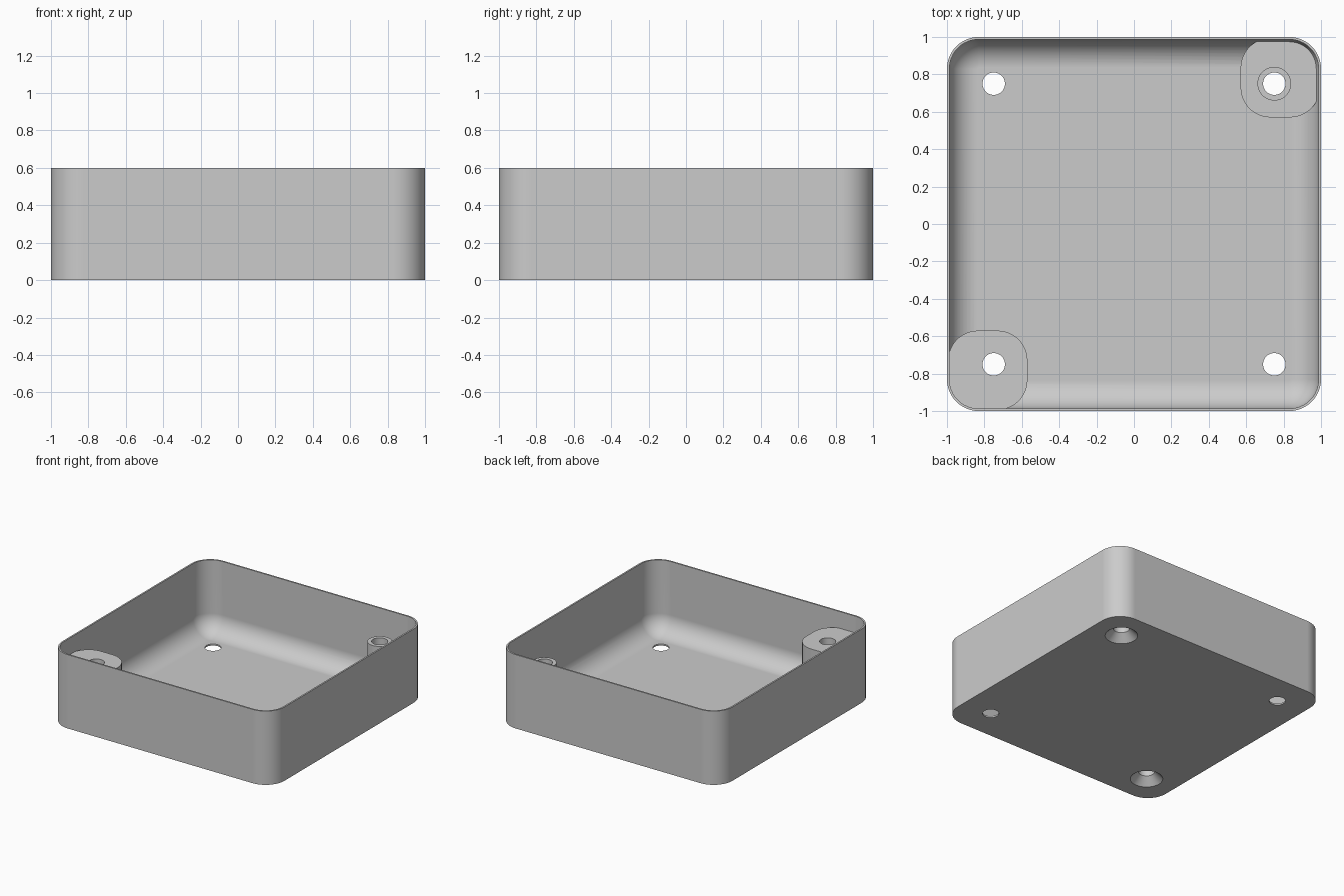
import bpy, bmesh
from math import sin, cos, pi, radians

if "Cube" in bpy.data.objects:
    bpy.data.objects.remove(bpy.data.objects["Cube"], do_unlink=True)

HEIGHT, WALL = 0.6, 0.013
CORNER, FILLET = 0.17, 0.152
POST_TOP, PAD_TOP = 0.464, 0.105
HOLE, SPACING = 0.06, 0.75

grey = bpy.data.materials.new("plain_grey")
grey.use_nodes = True
colour = (0.6, 0.6, 0.6, 1)
grey.diffuse_color = colour
grey.node_tree.nodes["Principled BSDF"].inputs["Base Color"].default_value = colour


def rounded_square(half, radius, z, cx=0, cy=0, steps=12):
    points = []
    for k, (sx, sy) in enumerate(((1, 1), (-1, 1), (-1, -1), (1, -1))):
        for i in range(steps + 1):
            a = (k + i / steps) * pi / 2
            points.append((cx + sx * (half - radius) + radius * cos(a),
                           cy + sy * (half - radius) + radius * sin(a), z))
    return points


def circle(radius, z, cx, cy, steps=48):
    return [(cx + radius * cos(2 * pi * i / steps),
             cy + radius * sin(2 * pi * i / steps), z) for i in range(steps)]


def loft(name, rings):
    """Closed solid skinned through equal rings, capped at both ends."""
    bm = bmesh.new()
    loops = [[bm.verts.new(p) for p in ring] for ring in rings]
    n = len(loops[0])
    for a, b in zip(loops, loops[1:]):
        for i in range(n):
            j = (i + 1) % n
            bm.faces.new((a[i], a[j], b[j], b[i]))
    bm.faces.new(loops[0][::-1])
    bm.faces.new(loops[-1])
    bmesh.ops.recalc_face_normals(bm, faces=bm.faces)
    mesh = bpy.data.meshes.new(name)
    bm.to_mesh(mesh)
    bm.free()
    mesh.materials.append(grey)
    obj = bpy.data.objects.new(name, mesh)
    bpy.context.collection.objects.link(obj)
    return obj


def combine(target, tool, operation):
    mod = target.modifiers.new("combine", 'BOOLEAN')
    mod.operation, mod.solver, mod.object = operation, 'EXACT', tool
    bpy.context.view_layer.objects.active = target
    bpy.ops.object.modifier_apply(modifier=mod.name)
    bpy.data.objects.remove(tool, do_unlink=True)


# Thin open tray with a rounded inner floor edge
rings = [rounded_square(1, CORNER, 0),
         rounded_square(1, CORNER, HEIGHT),
         rounded_square(1 - WALL, CORNER - WALL, HEIGHT)]
for i in range(13):
    a = i / 12 * pi / 2
    inset = WALL + FILLET * (1 - cos(a))
    rings.append(rounded_square(1 - inset, CORNER - inset,
                                WALL + FILLET * (1 - sin(a))))
tray = loft("tray", rings)

# Tall corner block and low corner pad, set into the walls
for side, top in ((-1, POST_TOP), (1, PAD_TOP)):
    c = side * 0.782
    block = loft("corner_block", [rounded_square(0.212, 0.16, z, c, c)
                                  for z in (WALL / 2, top)])
    combine(tray, block, 'UNION')

# Screw tube standing on the low pad
tube = loft("screw_tube", [circle(0.09, z, SPACING, SPACING)
                           for z in (PAD_TOP / 2, POST_TOP)])
combine(tray, tube, 'UNION')

# Through holes, countersunk from below at the two supported corners
for sx in (-1, 1):
    for sy in (-1, 1):
        profile = [(HOLE, -0.02), (HOLE, HEIGHT)]
        if sx == sy:
            profile = [(0.14, -0.02), (HOLE, 0.06), (HOLE, HEIGHT)]
        cutter = loft("hole_cutter", [circle(r, z, sx * SPACING, sy * SPACING)
                                      for r, z in profile])
        combine(tray, cutter, 'DIFFERENCE')

# Smooth curves with crisp edges
bpy.ops.object.select_all(action='DESELECT')
tray.select_set(True)
bpy.context.view_layer.objects.active = tray
bpy.ops.object.shade_smooth_by_angle(angle=radians(30))
weighted = tray.modifiers.new("weighted_normals", 'WEIGHTED_NORMAL')
weighted.keep_sharp = True
